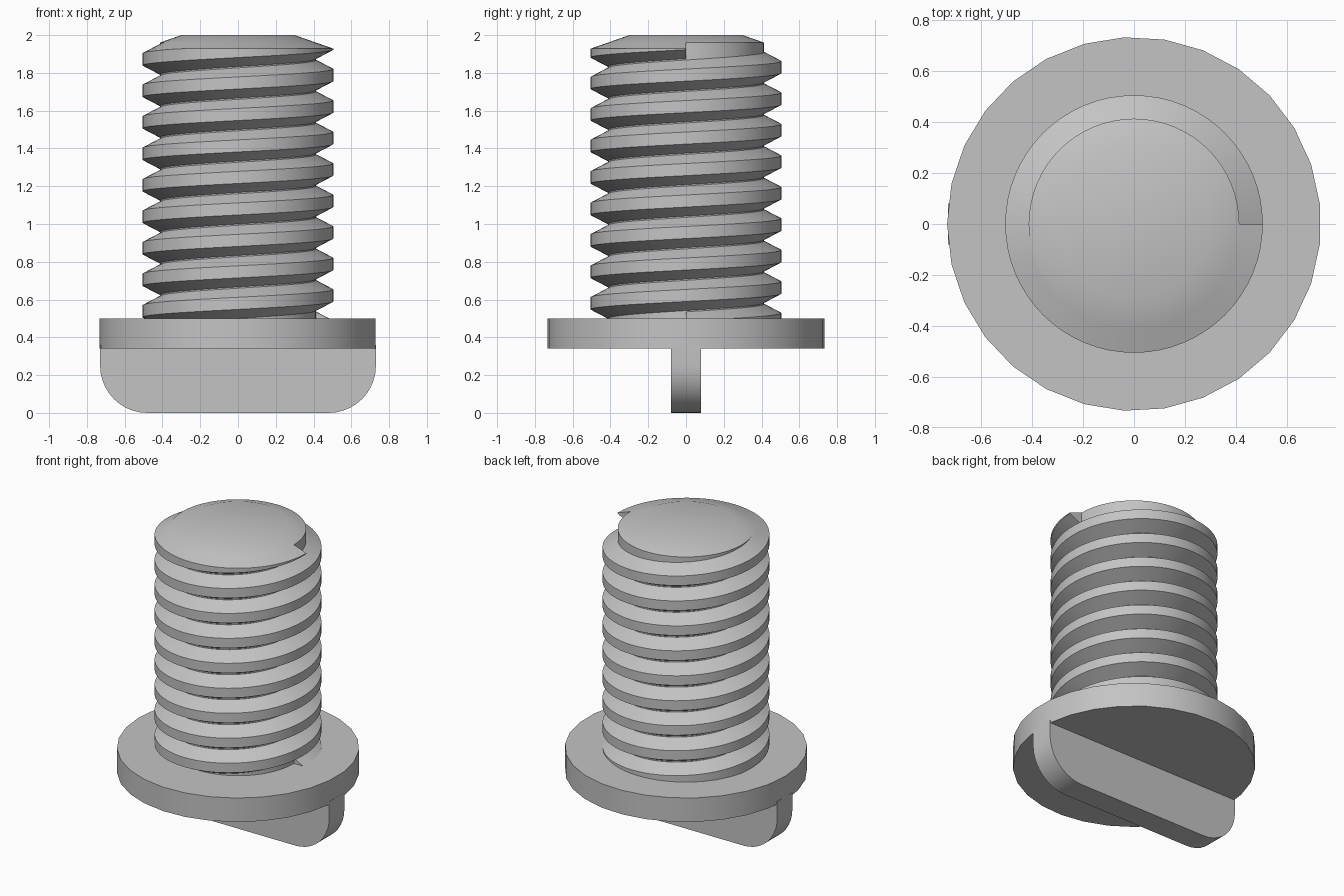
import bpy, bmesh, math

cube = bpy.data.objects.get("Cube")
if cube:
    bpy.data.objects.remove(cube)

SEGMENTS = 64
PITCH, TURNS, START = 1.5 / 9, 9, 0.455
CORE, CREST, TIP = 0.413, 0.505, 0.30

grey = bpy.data.materials.new("plain grey")
grey.use_nodes = True
grey.diffuse_color = (0.55, 0.55, 0.55, 1)
grey.node_tree.nodes["Principled BSDF"].inputs["Base Color"].default_value = (0.55, 0.55, 0.55, 1)


def finish(name, bm):
    """Turn a bmesh into a named object with sharp-edged smooth shading."""
    bmesh.ops.recalc_face_normals(bm, faces=bm.faces[:])
    mesh = bpy.data.meshes.new(name)
    bm.to_mesh(mesh)
    bm.free()
    mesh.materials.append(grey)
    obj = bpy.data.objects.new(name, mesh)
    bpy.context.collection.objects.link(obj)
    bpy.ops.object.select_all(action="DESELECT")
    obj.select_set(True)
    bpy.context.view_layer.objects.active = obj
    bpy.ops.object.shade_smooth_by_angle(angle=math.radians(30))
    return obj


def polar(r, angle, z):
    return (r * math.cos(angle), r * math.sin(angle), z)


def bridge(bm, a, b, closed=True):
    """Join two equal rows of vertices with quads."""
    n = len(a)
    for i in range(n if closed else n - 1):
        j = (i + 1) % n
        bm.faces.new((a[i], a[j], b[j], b[i]))


def lathe(name, profile, sides, offset=0.0):
    """Stack of rings along z, capped at both ends."""
    bm = bmesh.new()
    rings = [[bm.verts.new(polar(r, offset + math.tau * i / sides, z))
              for i in range(sides)] for r, z in profile]
    for a, b in zip(rings, rings[1:]):
        bridge(bm, a, b)
    bm.faces.new(rings[0])
    bm.faces.new(rings[-1])
    return finish(name, bm)


def chamfer(r):
    """Height of the chamfered tip at radius r."""
    return 2.0 - 0.35 * (r - TIP)


# Core of the shaft with its chamfered tip
lathe("shaft_core", [(CORE, 0.45), (CORE, chamfer(CORE)), (TIP, 2.0)], SEGMENTS)

# Round head, with a low number of sides
lathe("head_disc", [(0.733, 0.34), (0.733, 0.5)], 29, math.pi)

# Right-handed thread, swept up the core and trimmed to the chamfer
bm = bmesh.new()
section = [(CORE - 0.003, -0.0815), (CREST, -0.032), (CREST, 0.032), (CORE - 0.003, 0.0815)]
rows = []
for step in range(SEGMENTS * TURNS + 1):
    turn = step / SEGMENTS
    rows.append([bm.verts.new(polar(r, math.tau * turn,
                                    min(START + PITCH * turn + dz, chamfer(r))))
                 for r, dz in section])
for a, b in zip(rows, rows[1:]):
    bridge(bm, a, b)
bm.faces.new(rows[0])
bm.faces.new(rows[-1])
finish("thread", bm)

# Thumb blade below the head, with rounded lower corners
HALF, THICK, ROUND, TOP = 0.73, 0.08, 0.25, 0.36
outline = [(HALF, TOP)]
for i in range(11):
    a = math.pi / 2 * i / 10
    outline.append((HALF - ROUND + ROUND * math.cos(a), ROUND - ROUND * math.sin(a)))
outline += [(-x, z) for x, z in reversed(outline)]
bm = bmesh.new()
front, back = [[bm.verts.new((x, y, z)) for x, z in outline] for y in (-THICK, THICK)]
bridge(bm, front, back)
bm.faces.new(front)
bm.faces.new(back)
finish("thumb_blade", bm)
